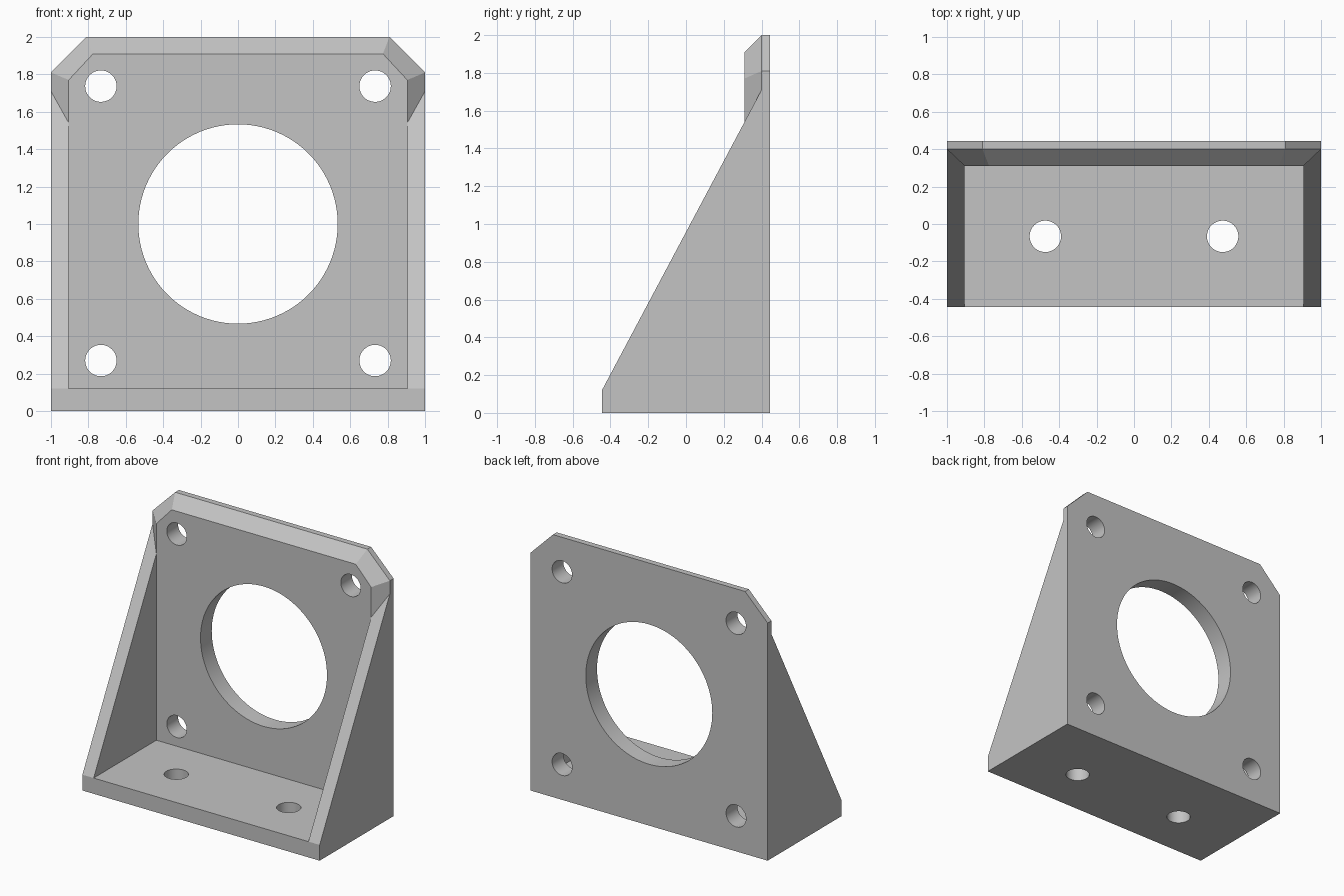
import bpy
import bmesh
from math import radians
from mathutils import Matrix, Vector

cube = bpy.data.objects.get("Cube")
if cube:
    bpy.data.objects.remove(cube, do_unlink=True)

# Main dimensions
HALF_W, HALF_D, HEIGHT = 1.0, 0.445, 2.0
INNER_X = 0.905       # inside of the side walls
BASE_T = 0.12         # base thickness
PLATE_Y = 0.31        # front of the upright plate
RIM_Y = 0.40          # back edge of the chamfer
CORNER_X, CORNER_Z = 0.81, 1.81


def mesh_object(name, bm):
    bmesh.ops.recalc_face_normals(bm, faces=bm.faces)
    mesh = bpy.data.meshes.new(name)
    bm.to_mesh(mesh)
    bm.free()
    obj = bpy.data.objects.new(name, mesh)
    bpy.context.collection.objects.link(obj)
    return obj


# Corner points of one half, mirrored to make the other
points = {
    "wall_front": (INNER_X, -HALF_D, BASE_T),
    "wall_back": (INNER_X, PLATE_Y, BASE_T),
    "wall_top": (INNER_X, PLATE_Y, 1.54),
    "face_side": (INNER_X, PLATE_Y, 1.77),
    "face_top": (0.775, PLATE_Y, 1.91),
    "toe": (HALF_W, -HALF_D, 0),
    "toe_top": (HALF_W, -HALF_D, BASE_T),
    "slope_top": (HALF_W, RIM_Y, 1.71),
    "rim_side": (HALF_W, RIM_Y, CORNER_Z),
    "rim_top": (CORNER_X, RIM_Y, HEIGHT),
    "heel": (HALF_W, HALF_D, 0),
    "back_side": (HALF_W, HALF_D, CORNER_Z),
    "back_top": (CORNER_X, HALF_D, HEIGHT),
}

# Faces that occur once on each side
side_faces = [
    "wall_front wall_back wall_top",
    "toe_top wall_front wall_top slope_top",
    "wall_top face_side rim_side slope_top",
    "face_side face_top rim_top rim_side",
    "toe heel back_side rim_side slope_top toe_top",
    "rim_side back_side back_top rim_top",
]
# Faces that span from one side to the other
span_faces = [
    "toe toe_top wall_front",
    "wall_front wall_back",
    "wall_back wall_top face_side face_top",
    "face_top rim_top",
    "rim_top back_top",
    "heel back_side back_top",
    "toe heel",
]

bm = bmesh.new()
left = {n: bm.verts.new(p) for n, p in points.items()}
right = {n: bm.verts.new((-p[0], p[1], p[2])) for n, p in points.items()}
for names in side_faces:
    for side in (left, right):
        bm.faces.new([side[n] for n in names.split()])
for names in span_faces:
    loop = names.split()
    bm.faces.new([left[n] for n in loop] + [right[n] for n in reversed(loop)])
bracket = mesh_object("mounting_bracket", bm)

# Cutters: central bore, four plate holes, two base holes
bm = bmesh.new()


def add_hole(center, radius, rotation, segments):
    bmesh.ops.create_cone(
        bm, cap_ends=True, segments=segments, radius1=radius, radius2=radius,
        depth=0.5, matrix=Matrix.Translation(Vector(center)) @ rotation)


through_plate = Matrix.Rotation(radians(90), 4, "X")
add_hole((0, 0.4, 1.0), 0.533, through_plate, 96)
for x in (-0.733, 0.733):
    for z in (0.27, 1.737):
        add_hole((x, 0.4, z), 0.084, through_plate, 48)
for x in (-0.474, 0.474):
    add_hole((x, -0.066, 0.06), 0.084, Matrix.Identity(4), 48)
cutter = mesh_object("hole_cutter", bm)
cutter.hide_render = True

# Drill the holes
bpy.context.view_layer.objects.active = bracket
drill = bracket.modifiers.new("holes", "BOOLEAN")
drill.operation = "DIFFERENCE"
drill.solver = "EXACT"
drill.object = cutter
bpy.ops.object.modifier_apply(modifier=drill.name)
bpy.data.objects.remove(cutter, do_unlink=True)

# Plain grey finish
grey = bpy.data.materials.new("plain_grey")
grey.use_nodes = True
color = (0.55, 0.55, 0.55, 1)
grey.diffuse_color = color
grey.node_tree.nodes["Principled BSDF"].inputs["Base Color"].default_value = color
bracket.data.materials.clear()
bracket.data.materials.append(grey)

# Smooth bores, sharp corners
for obj in bpy.context.selected_objects:
    obj.select_set(False)
bracket.select_set(True)
bpy.ops.object.shade_smooth_by_angle(angle=radians(25))
